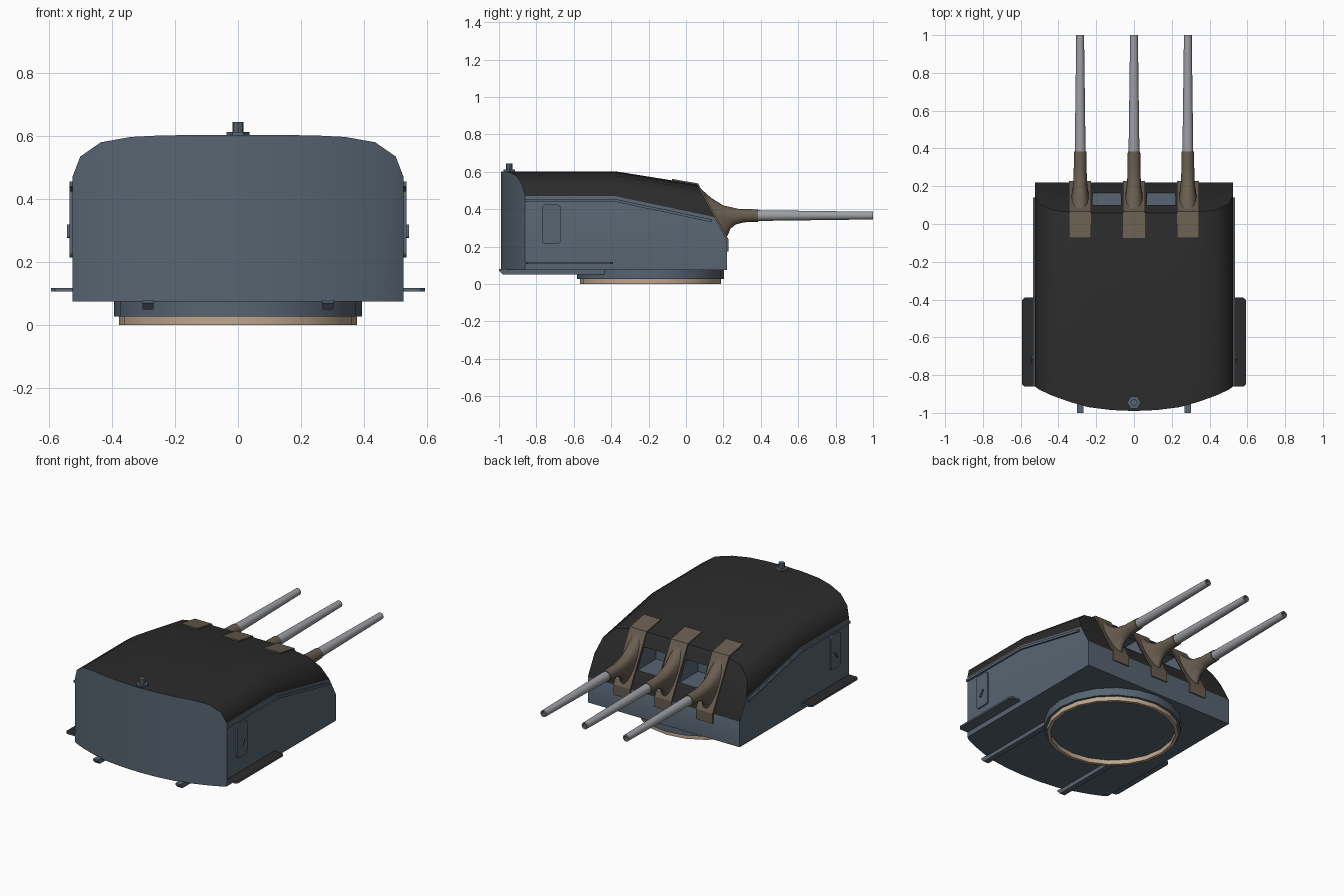
import bpy, bmesh, math
from mathutils import Matrix, Vector

if "Cube" in bpy.data.objects:
    bpy.data.objects.remove(bpy.data.objects["Cube"])


def material(name, r, g, b):
    m = bpy.data.materials.new(name)
    m.use_nodes = True
    m.diffuse_color = (r, g, b, 1)
    m.node_tree.nodes["Principled BSDF"].inputs["Base Color"].default_value = (r, g, b, 1)
    return m


SLATE = material("slate blue", .095, .128, .165)
BLACK = material("roof black", .024, .024, .024)
CANVAS = material("canvas brown", .14, .11, .08)
STEEL = material("barrel steel", .34, .35, .37)
TAN = material("ring tan", .52, .39, .27)


def finish(name, bm, mats, smooth=None):
    bmesh.ops.recalc_face_normals(bm, faces=bm.faces)
    mesh = bpy.data.meshes.new(name)
    bm.to_mesh(mesh)
    bm.free()
    obj = bpy.data.objects.new(name, mesh)
    bpy.context.collection.objects.link(obj)
    for m in mats:
        mesh.materials.append(m)
    if smooth:
        smooth_object(obj, smooth)
    return obj


def smooth_object(obj, angle):
    bpy.ops.object.select_all(action='DESELECT')
    obj.select_set(True)
    bpy.context.view_layer.objects.active = obj
    bpy.ops.object.shade_smooth_by_angle(angle=math.radians(angle))


def loft(bm, rings, caps=True, closed=False):
    """Join equal rings of points; returns the faces grouped by span."""
    vs = [[bm.verts.new(p) for p in ring] for ring in rings]
    n = len(vs[0])
    pairs = list(zip(vs, vs[1:])) + ([(vs[-1], vs[0])] if closed else [])
    spans = [[bm.faces.new((a[i], a[(i + 1) % n], b[(i + 1) % n], b[i]))
              for i in range(n)] for a, b in pairs]
    if caps and not closed:
        bm.faces.new(vs[0])
        spans.append([bm.faces.new(vs[-1])])
    return spans


def prism(name, outline, x0, x1, mat):
    """Extrude a (y, z) outline across x."""
    bm = bmesh.new()
    loft(bm, [[(x, y, z) for y, z in outline] for x in (x0, x1)])
    return finish(name, bm, [mat])


def ribbon(path, dy, dz):
    return path + [(y + dy, z + dz) for y, z in reversed(path)]


def lathe(name, profile, sides, centre, mats, along_y=False, closed=False, inner=0):
    """Spin (radius, height) pairs; the last 'inner' spans take the second material."""
    bm = bmesh.new()
    rings = [[(r * math.cos(math.tau * i / sides), r * math.sin(math.tau * i / sides), h)
              for i in range(sides)] for r, h in profile]
    spans = loft(bm, rings, closed=closed)
    for span in spans[len(spans) - inner:]:
        for f in span:
            f.material_index = 1
    turn = Matrix.Rotation(-math.pi / 2 if along_y else 0, 4, 'X')
    bm.transform(Matrix.Translation(centre) @ turn)
    return finish(name, bm, mats, 35)


# Gunhouse: columns across x, each a closed side outline
EAVE, FLOOR, BEND, NOSE, RAKE = .47, .075, -.38, .22, 1.85


def slope_z(y):
    return .53 - RAKE * (y - .06)


half = [(.525, EAVE, -.86), (.5, .535, -.878), (.435, .58, -.908),
        (.34, .597, -.942), (.24, .602, -.97), (.12, .603, -.985)]
columns = [(-x, z, y) for x, z, y in half] + [(0, .603, -.99)] + half[::-1]
rings = []
for x, z, back in columns:
    fall = .16 + .05 * (.603 - z) / .133
    front = (slope_z(0) - z - fall * BEND) / (RAKE - fall)
    rings.append([(x, back, FLOOR), (x, back, z), (x, BEND, z),
                  (x, front, z - fall * (front - BEND)),
                  (x, NOSE, slope_z(NOSE)), (x, NOSE, FLOOR)])
bm = bmesh.new()
for span in loft(bm, rings)[:-1]:
    for f in span[1:4]:
        f.material_index = 1
house = finish("gunhouse", bm, [SLATE, BLACK])

# Sight ports cut into the sloped front
for s in (-1, 1):
    bm = bmesh.new()
    bmesh.ops.create_cube(bm, size=1, matrix=Matrix.LocRotScale(
        Vector((s * .145, .14, .396)), None, Vector((.15, .32, .12))))
    cutter = finish("port_cutter", bm, [SLATE])
    cutter.hide_render = True
    mod = house.modifiers.new("port", 'BOOLEAN')
    mod.operation, mod.solver, mod.object = 'DIFFERENCE', 'EXACT', cutter
    bpy.context.view_layer.objects.active = house
    bpy.ops.object.modifier_apply(modifier=mod.name)
    bpy.data.objects.remove(cutter)
smooth_object(house, 40)

# Turntable collar and hollow bearing ring
lathe("collar", [(.393, .027), (.393, .08)], 20, (0, -.19, 0), [SLATE])
lathe("bearing_ring", [(.378, 0), (.378, .03), (.358, .03), (.358, 0)], 20,
      (0, -.19, 0), [TAN], closed=True)

# Roof vent
lathe("vent_flange", [(.036, .59), (.036, .612)], 6, (0, -.945, 0), [SLATE])
lathe("vent_post", [(.018, .6), (.018, .644)], 8, (0, -.945, 0), [SLATE])


def rounded(y0, y1, z0, z1, r):
    pts = []
    for k, (y, z) in enumerate([(y1 - r, z1 - r), (y0 + r, z1 - r),
                                (y0 + r, z0 + r), (y1 - r, z0 + r)]):
        for j in range(4):
            a = math.pi / 2 * (k + j / 3)
            pts.append((y + r * math.cos(a), z + r * math.sin(a)))
    return pts


for s, side in ((-1, "right"), (1, "left")):
    # Rain rail, door and handle
    rail = [(-.86, .455), (BEND, .455), (.14, .345)]
    prism(side + "_rail", ribbon(rail, 0, -.015), s * .52, s * .535, SLATE)
    prism(side + "_door", rounded(-.77, -.67, .215, .425, .018), s * .52, s * .534, SLATE)
    handle = [(-.735, .28), (-.71, .32)]
    prism(side + "_door_handle", ribbon(handle, .01, -.003), s * .53, s * .542, SLATE)

    # Side walkway with a dark tread
    bm = bmesh.new()
    plan = [(.5, -.86), (.58, -.86), (.593, -.847), (.593, -.403), (.58, -.39), (.5, -.39)]
    spans = loft(bm, [[(s * x, y, z) for x, y in plan] for z in (.107, .118)])
    spans[-1][0].material_index = 1
    finish(side + "_walkway", bm, [SLATE, BLACK])

    # Under-floor beam with a chamfered end
    beam = [(-1, .08), (-1, .07), (-.98, .05), (-.43, .05), (-.43, .08)]
    prism(side + "_floor_beam", beam, s * .268, s * .302, SLATE)

# Three guns: cover plate, flared canvas boot and barrel
GUN_Z, SIDES = .366, 20
boot = [((.385, .399), (.385, .333), .033), ((.28, .402), (.31, .33), .034),
        ((.2, .42), (.265, .318), .036), ((.135, .46), (.237, .295), .04),
        ((.09, .5), (.225, .265), .044), ((.06, .53), (.215, .244), .047)]
drape = [(-.075, .553), (.06, .53), (NOSE, slope_z(NOSE)), (NOSE, .175)]
cover = drape + [(NOSE + .007, .175), (NOSE + .007, slope_z(NOSE) + .005),
                 (.065, .538), (-.075, .562)]
for x, place in ((-.285, "right"), (0, "centre"), (.285, "left")):
    prism(place + "_cover_plate", cover, x - .058, x + .058, CANVAS)
    bm = bmesh.new()
    rings = []
    for top, low, w in boot:
        t, b = Vector(top), Vector(low)
        ring = []
        for i in range(SIDES):
            a = math.tau * i / SIDES
            p = (t + b) / 2 + (t - b) / 2 * math.cos(a)
            ring.append((x + w * math.sin(a), p.x, p.y))
        rings.append(ring)
    loft(bm, rings)
    finish(place + "_gun_boot", bm, [CANVAS], 50)
    lathe(place + "_barrel", [(.029, .36), (.021, .97), (.021, 1), (.014, 1), (.014, .96)],
          SIDES, (x, 0, GUN_Z), [STEEL, CANVAS], along_y=True, inner=2)
